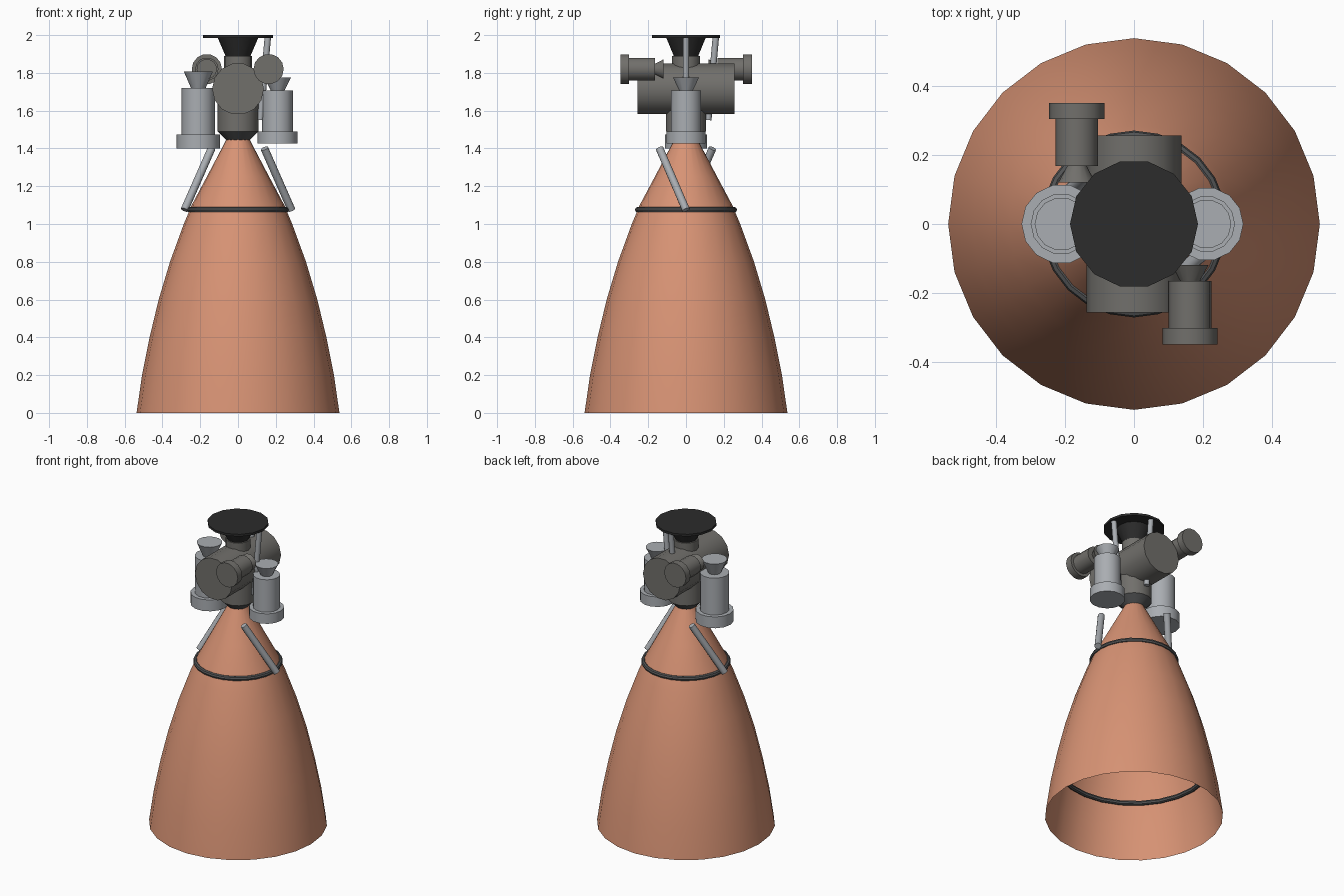
import bpy, bmesh, math
from mathutils import Vector, Matrix

if "Cube" in bpy.data.objects:
    bpy.data.objects.remove(bpy.data.objects["Cube"])


def material(name, r, g, b):
    m = bpy.data.materials.new(name)
    m.use_nodes = True
    m.diffuse_color = (r, g, b, 1)
    m.node_tree.nodes["Principled BSDF"].inputs["Base Color"].default_value = (r, g, b, 1)
    return m


COPPER = material("copper", 0.68, 0.29, 0.175)
BODY = material("warm grey", 0.165, 0.16, 0.148)
LIGHT = material("light grey", 0.40, 0.42, 0.445)
DARK = material("dark grey", 0.085, 0.088, 0.09)
BLACK = material("near black", 0.025, 0.025, 0.025)


def finish(bm, name, mat, matrix=Matrix()):
    bmesh.ops.recalc_face_normals(bm, faces=bm.faces)
    mesh = bpy.data.meshes.new(name)
    bm.to_mesh(mesh)
    bm.free()
    mesh.materials.append(mat)
    ob = bpy.data.objects.new(name, mesh)
    bpy.context.collection.objects.link(ob)
    ob.matrix_world = matrix
    bpy.ops.object.select_all(action="DESELECT")
    ob.select_set(True)
    bpy.context.view_layer.objects.active = ob
    bpy.ops.object.shade_smooth_by_angle(angle=math.radians(32))
    return ob


def lathe(name, profile, mat, sides=14, matrix=Matrix(), caps=True, closed=False):
    """Spin (radius, height) points about local z."""
    bm = bmesh.new()
    rings = []
    for r, z in profile:
        rings.append([bm.verts.new((r * math.cos(a), r * math.sin(a), z))
                      for a in (math.tau * i / sides for i in range(sides))])
    pairs = list(zip(rings, rings[1:]))
    if closed:
        pairs.append((rings[-1], rings[0]))
    for lo, hi in pairs:
        for i in range(sides):
            j = (i + 1) % sides
            bm.faces.new((lo[i], lo[j], hi[j], hi[i]))
    if caps and not closed:
        bm.faces.new(rings[0])
        bm.faces.new(rings[-1])
    return finish(bm, name, mat, matrix)


def hoop(name, radius, z, tube=0.015):
    circle = [(radius + tube * math.cos(a), z + tube * math.sin(a))
              for a in (math.tau * i / 8 for i in range(8))]
    lathe(name, circle, DARK, 24, closed=True)


def rod(name, start, end, radius, mat):
    start, end = Vector(start), Vector(end)
    d = end - start
    turn = d.to_track_quat("Z", "Y").to_matrix().to_4x4()
    lathe(name, [(radius, 0), (radius, d.length)], mat, 12, Matrix.Translation(start) @ turn)


def canister(name, origin, mat, radius, base, body, flare, turn=Matrix()):
    """Wide base, narrower body and a flared mouth, stacked along local z."""
    m = Matrix.Translation(origin) @ turn
    lathe(name + "_base", [(radius, 0), (radius, base)], mat, matrix=m)
    lathe(name + "_body", [(radius * 0.77, base), (radius * 0.77, base + body)], mat, matrix=m)
    top = base + body
    lathe(name + "_flare", [(radius * 0.32, top - 0.005), (radius * 0.67, top + flare)],
          mat, matrix=m)


# Bell nozzle, open at the bottom, with its hoops
lathe("nozzle_bell", [(0.537, 0), (0.508, 0.2), (0.468, 0.4), (0.42, 0.6), (0.36, 0.8),
                      (0.287, 1.0), (0.245, 1.1), (0.165, 1.25), (0.06, 1.45)],
      COPPER, 24, caps=False)
hoop("upper_hoop", 0.255, 1.075)
hoop("middle_inner_hoop", 0.371, 0.71)
hoop("lower_inner_hoop", 0.456, 0.35)

# Central stack
lathe("throat_collar", [(0.062, 1.445), (0.108, 1.49)], DARK)
lathe("chamber", [(0.108, 1.49), (0.108, 1.68)], BODY)
lie_back = Matrix.Rotation(-math.pi / 2, 4, "X")
lathe("cross_drum", [(0.137, -0.256), (0.137, 0.256)], BODY,
      matrix=Matrix.Translation((0, 0, 1.715)) @ lie_back)
lathe("neck", [(0.075, 1.78), (0.075, 1.89)], BODY)
lathe("mount_cone", [(0.06, 1.875), (0.108, 1.988)], BLACK)
lathe("mount_disc", [(0.185, 1.985), (0.185, 2.0)], BLACK)

# Upright side canisters
canister("right_pump", (-0.21, 0, 1.40), LIGHT, 0.115, 0.075, 0.245, 0.088)
canister("left_pump", (0.21, 0, 1.425), LIGHT, 0.106, 0.066, 0.215, 0.07)

# Horizontal canisters, bases facing outward
canister("front_valve", (0.162, -0.348, 1.82), BODY, 0.08, 0.047, 0.136, 0.047, lie_back)
canister("back_valve", (-0.165, 0.35, 1.82), BODY, 0.08, 0.047, 0.136, 0.047,
         Matrix.Rotation(math.pi / 2, 4, "X"))

# Thin struts under the mount disc
rod("left_mount_strut", (0.118, 0, 1.55), (0.158, 0, 1.99), 0.017, LIGHT)
rod("back_mount_strut", (0, 0.118, 1.55), (0, 0.158, 1.99), 0.017, LIGHT)

# Slanted braces rising from the upper hoop
for side, s in (("left", 1), ("right", -1)):
    rod(side + "_brace", (0.283 * s, 0, 1.075), (0.14 * s, -0.14 * s, 1.40), 0.021, LIGHT)
